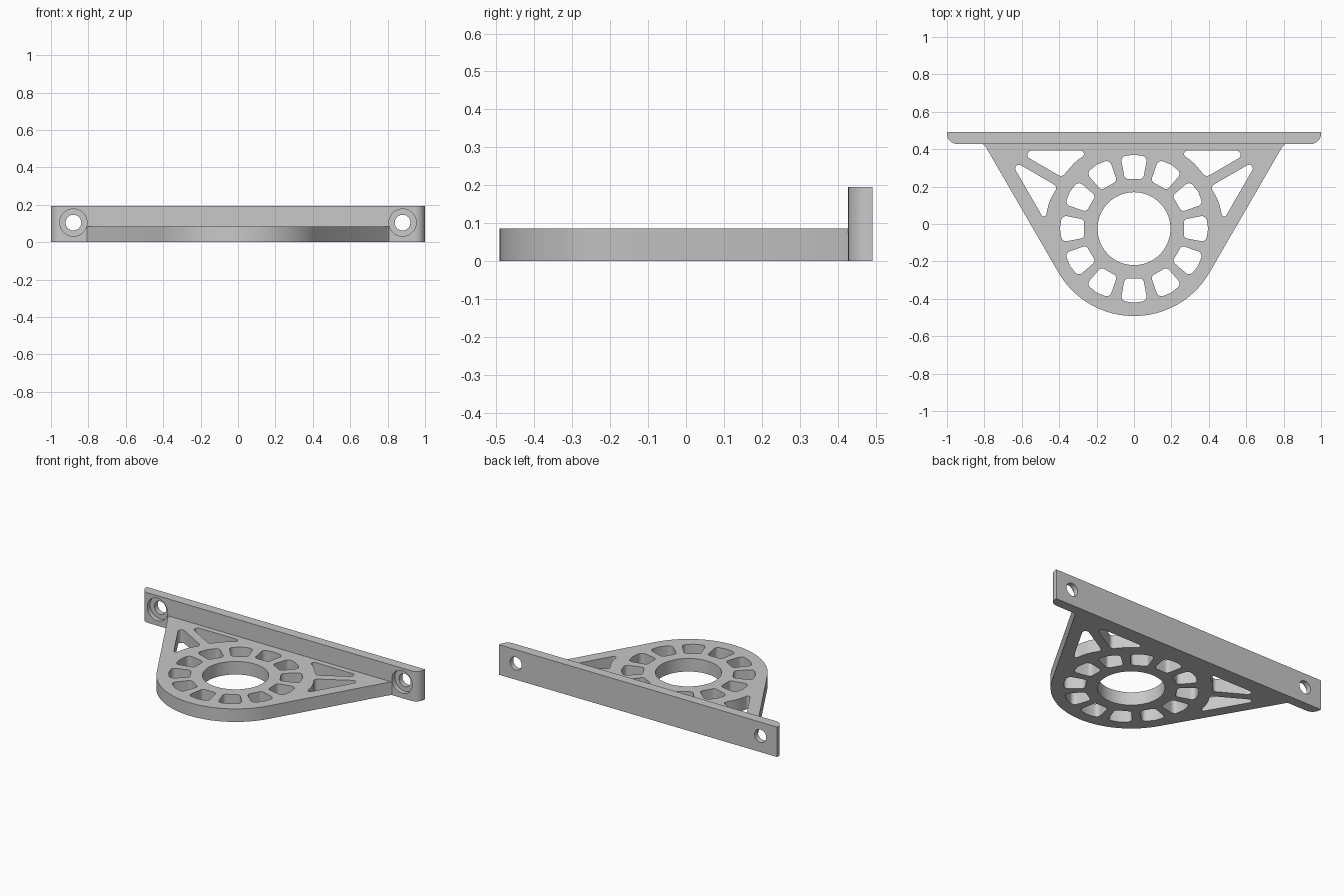
import bpy
import bmesh
from math import cos, sin, tan, pi, radians
from mathutils import Vector

if "Cube" in bpy.data.objects:
    bpy.data.objects.remove(bpy.data.objects["Cube"], do_unlink=True)

grey = bpy.data.materials.new("plain grey")
grey.use_nodes = True
grey.diffuse_color = (0.58, 0.58, 0.58, 1)
grey.node_tree.nodes["Principled BSDF"].inputs["Base Color"].default_value = grey.diffuse_color

HUB = Vector((0, -0.025, 0))
PLATE_TOP, BAR_TOP = 0.085, 0.195
BAR_FRONT, BAR_BACK = 0.428, 0.492


def polar(radius, degrees):
    a = radians(degrees)
    return HUB + Vector((radius * cos(a), radius * sin(a), 0))


def arc(radius, start, end, steps):
    return [polar(radius, start + (end - start) * i / steps) for i in range(steps + 1)]


def rounded(corners, steps=8):
    """Outline with a fillet at each (point, radius) corner."""
    outline = []
    for i, (p, r) in enumerate(corners):
        if r == 0:
            outline.append(p)
            continue
        u = (corners[i - 1][0] - p).normalized()
        v = (corners[(i + 1) % len(corners)][0] - p).normalized()
        half = u.angle(v) / 2
        centre = p + (u + v).normalized() * r / sin(half)
        a = (p + u * r / tan(half) - centre).normalized()
        b = (p + v * r / tan(half) - centre).normalized()
        outline += [centre + a.slerp(b, k / steps).normalized() * r for k in range(steps + 1)]
    return outline


def mirrored(outline):
    return [Vector((-p.x, p.y, 0)) for p in outline]


def extruded(name, outlines, height):
    """Solid from a flat outline with holes, standing on the ground."""
    curve = bpy.data.curves.new(name, "CURVE")
    curve.dimensions = "2D"
    curve.fill_mode = "BOTH"
    curve.extrude = height / 2
    for outline in outlines:
        spline = curve.splines.new("POLY")
        spline.points.add(len(outline) - 1)
        for point, p in zip(spline.points, outline):
            point.co = (p.x, p.y, 0, 1)
        spline.use_cyclic_u = True
    obj = bpy.data.objects.new(name, curve)
    bpy.context.collection.objects.link(obj)
    select(obj)
    bpy.ops.object.convert(target="MESH")
    obj = bpy.context.object
    bm = bmesh.new()
    bm.from_mesh(obj.data)
    bmesh.ops.remove_doubles(bm, verts=bm.verts, dist=0.0001)
    bmesh.ops.translate(bm, verts=bm.verts, vec=(0, 0, height / 2))
    bmesh.ops.recalc_face_normals(bm, faces=bm.faces)
    bm.to_mesh(obj.data)
    bm.free()
    obj.data.materials.clear()
    obj.data.materials.append(grey)
    return obj


def select(obj):
    bpy.ops.object.select_all(action="DESELECT")
    obj.select_set(True)
    bpy.context.view_layer.objects.active = obj


# Plate outline: round nose, straight sides flaring to the bar
side = [Vector((0.793, 0.413, 0)), Vector((0.808, BAR_FRONT, 0))]
outline = arc(0.467, -150, -30, 48) + side + mirrored(side)[::-1]

# Central bore and twelve windows around it
holes = [arc(0.195, 0, 360, 72)[:-1]]
for i in range(12):
    mid = polar(1, i * 30) - HUB
    across = Vector((-mid.y, mid.x, 0))
    window = [(HUB + mid * 0.266 - across * 0.049, 0.022),
              (HUB + mid * 0.385 - across * 0.072, 0.027),
              (HUB + mid * 0.396, 0),
              (HUB + mid * 0.385 + across * 0.072, 0.027),
              (HUB + mid * 0.266 + across * 0.049, 0.022)]
    holes.append(rounded(window))

# Two triangular windows on each side, hugging the hub ring
upper = [(Vector((0.218, 0.392, 0)), 0.018), (Vector((0.63, 0.392, 0)), 0.022),
         (Vector((0.385, 0.25, 0)), 0.025), (polar(0.478, 50), 0.25)]
lower = [(Vector((0.67, 0.352, 0)), 0.02), (Vector((0.476, 0.016, 0)), 0.014),
         (polar(0.477, 18), 0.25), (Vector((0.408, 0.2, 0)), 0.022)]
for triangle in (upper, lower):
    shape = rounded(triangle)
    holes += [shape, mirrored(shape)]

plate = extruded("mounting_plate", [outline] + holes, PLATE_TOP)

# Back bar with rounded front corners
bar = extruded("back_bar", [rounded([
    (Vector((-1, BAR_BACK, 0)), 0), (Vector((-1, BAR_FRONT, 0)), 0.055),
    (Vector((1, BAR_FRONT, 0)), 0.055), (Vector((1, BAR_BACK, 0)), 0)])], BAR_TOP)

# Bolt holes with a counterbore at the front
for x in (-0.88, 0.88):
    for radius, y, depth in ((0.042, 0.46, 0.2), (0.073, BAR_FRONT, 0.06)):
        bpy.ops.mesh.primitive_cylinder_add(vertices=40, radius=radius, depth=depth,
                                            location=(x, y, 0.105), rotation=(pi / 2, 0, 0))
        cutter = bpy.context.object
        cutter.hide_render = True
        select(bar)
        cut = bar.modifiers.new("bolt hole", "BOOLEAN")
        cut.operation = "DIFFERENCE"
        cut.solver = "EXACT"
        cut.object = cutter
        bpy.ops.object.modifier_apply(modifier=cut.name)
        bpy.data.objects.remove(cutter, do_unlink=True)

for obj in (plate, bar):
    select(obj)
    bpy.ops.object.shade_smooth_by_angle(angle=radians(30))
